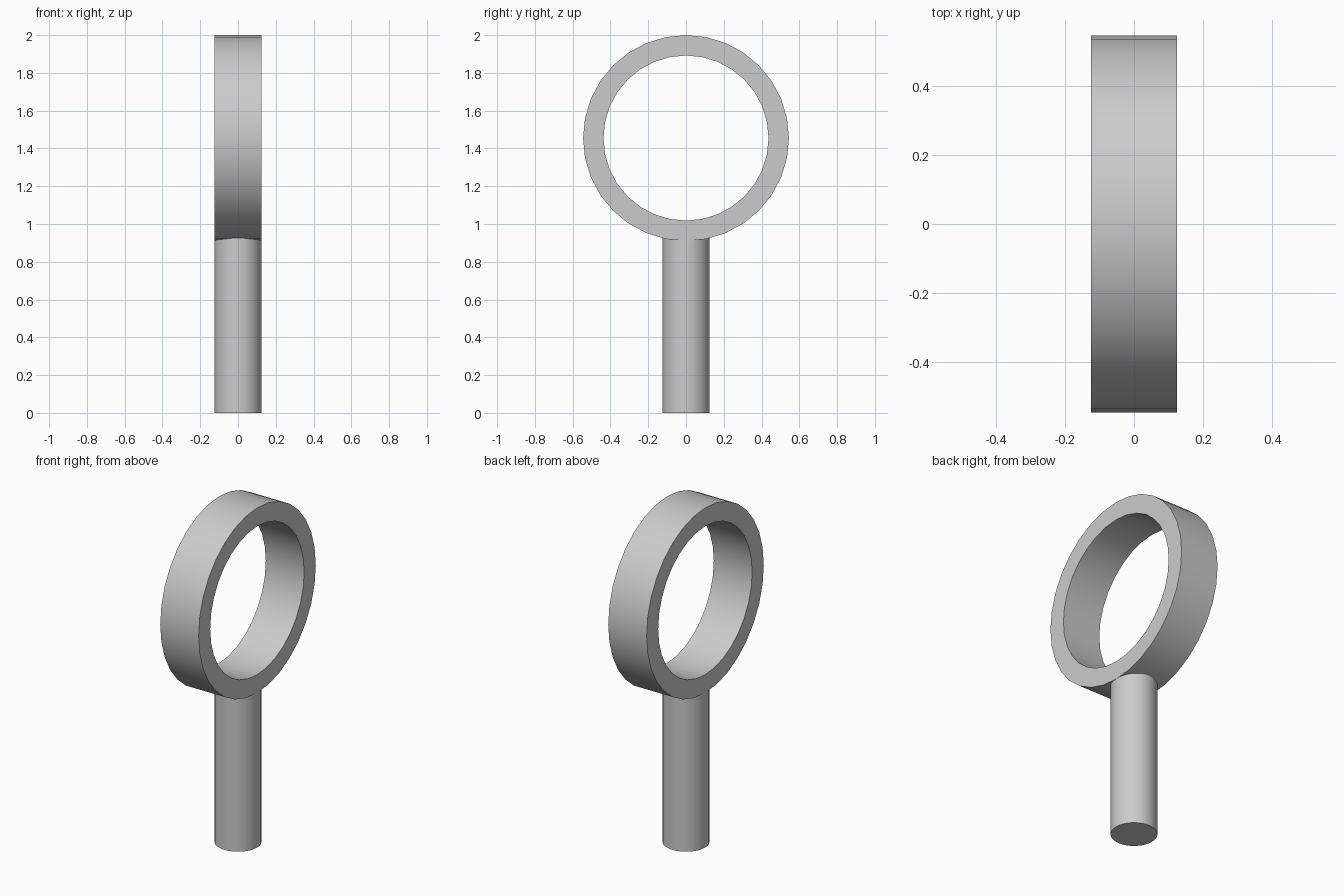
import bpy, bmesh, math

if "Cube" in bpy.data.objects:
    bpy.data.objects.remove(bpy.data.objects["Cube"])

SIDES = 32
WIDTH = 0.25
OUTER, INNER = 0.545, 0.437
CENTRE_Z = 2.0 - OUTER


def smooth(obj):
    bpy.ops.object.select_all(action='DESELECT')
    obj.select_set(True)
    bpy.context.view_layer.objects.active = obj
    bpy.ops.object.shade_smooth_by_angle(angle=math.radians(30))


# Ring: rectangular section swept around the x axis
bm = bmesh.new()
section = [(-WIDTH / 2, INNER), (WIDTH / 2, INNER), (WIDTH / 2, OUTER), (-WIDTH / 2, OUTER)]
loops = []
for i in range(SIDES):
    a = 2 * math.pi * i / SIDES
    loops.append([bm.verts.new((x, r * math.cos(a), r * math.sin(a))) for x, r in section])
for i in range(SIDES):
    p, q = loops[i], loops[(i + 1) % SIDES]
    for j in range(4):
        k = (j + 1) % 4
        bm.faces.new((p[j], p[k], q[k], q[j]))
bmesh.ops.recalc_face_normals(bm, faces=bm.faces)
mesh = bpy.data.meshes.new("ring")
bm.to_mesh(mesh)
bm.free()
ring = bpy.data.objects.new("ring", mesh)
ring.location.z = CENTRE_Z
bpy.context.collection.objects.link(ring)
smooth(ring)

# Handle: round post whose top is sunk into the ring
top = 0.96
bpy.ops.mesh.primitive_cylinder_add(vertices=SIDES, radius=WIDTH / 2, depth=top,
                                    location=(0, 0, top / 2))
handle = bpy.context.object
handle.name = "handle"
smooth(handle)
